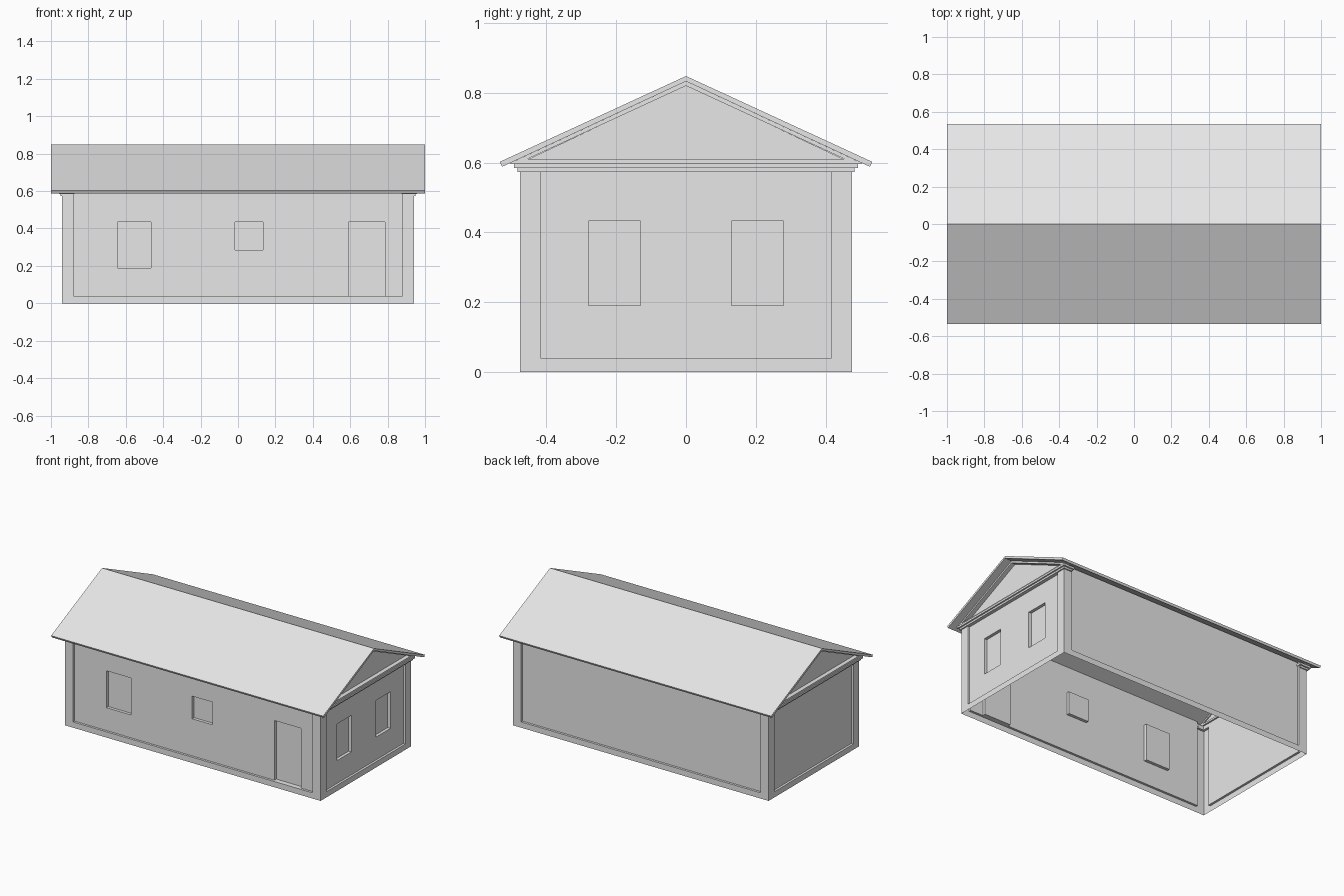
import bpy
import bmesh
from mathutils import Vector

cube = bpy.data.objects.get("Cube")
if cube:
    bpy.data.objects.remove(cube, do_unlink=True)

GREY = (0.8, 0.8, 0.8, 1.0)
mat = bpy.data.materials.new("light_grey")
mat.use_nodes = True
mat.diffuse_color = GREY
mat.node_tree.nodes["Principled BSDF"].inputs["Base Color"].default_value = GREY

HX, HY = 0.94, 0.475          # half size of the walls
TRIM, SILL = 0.06, 0.038      # corner board width, base board height
PANEL, OPENING = 0.015, 0.035  # recess depths
END_TOP, SIDE_TOP = 0.573, 0.612


def finish(name, bm):
    bmesh.ops.remove_doubles(bm, verts=bm.verts, dist=0.0001)
    bmesh.ops.recalc_face_normals(bm, faces=bm.faces)
    mesh = bpy.data.meshes.new(name)
    bm.to_mesh(mesh)
    bm.free()
    mesh.materials.append(mat)
    obj = bpy.data.objects.new(name, mesh)
    bpy.context.scene.collection.objects.link(obj)
    return obj


def quad(bm, points):
    bm.faces.new([bm.verts.new(p) for p in points])


def wall(bm, normal, across, dist, half, top, openings=()):
    """Sheet wall with a recessed panel and deeper recessed openings."""
    normal, across = Vector(normal), Vector(across)
    panel = (TRIM - half, half - TRIM, SILL, top)
    us = sorted({-half, half, *panel[:2], *(u for o in openings for u in o[:2])})
    vs = sorted({0, top, SILL, *(v for o in openings for v in o[2:])})

    def point(u, v, d):
        return across * u + normal * (dist - d) + Vector((0, 0, v))

    def inside(r, u, v):
        return r[0] < u < r[1] and r[2] < v < r[3]

    def depth(i, j):
        u, v = (us[i] + us[i + 1]) / 2, (vs[j] + vs[j + 1]) / 2
        if any(inside(o, u, v) for o in openings):
            return OPENING
        return PANEL if inside(panel, u, v) else 0

    cols, rows = len(us) - 1, len(vs) - 1
    for i in range(cols):
        for j in range(rows):
            d = depth(i, j)
            u0, u1, v0, v1 = us[i], us[i + 1], vs[j], vs[j + 1]
            quad(bm, [point(u0, v0, d), point(u1, v0, d),
                      point(u1, v1, d), point(u0, v1, d)])
            # Reveals between cells of different depth
            if i + 1 < cols and depth(i + 1, j) != d:
                e = depth(i + 1, j)
                quad(bm, [point(u1, v0, d), point(u1, v0, e),
                          point(u1, v1, e), point(u1, v1, d)])
            if j + 1 < rows and depth(i, j + 1) != d:
                e = depth(i, j + 1)
                quad(bm, [point(u0, v1, d), point(u1, v1, d),
                          point(u1, v1, e), point(u0, v1, e)])


def box(bm, x0, x1, y0, y1, z0, z1):
    cube = bmesh.ops.create_cube(bm, size=1)
    for v in cube["verts"]:
        v.co = Vector((x1 if v.co.x > 0 else x0,
                       y1 if v.co.y > 0 else y0,
                       z1 if v.co.z > 0 else z0))


def strip_prism(bm, outer, inner, x0, x1, closed):
    """Band between two matching yz outlines, extruded along x."""
    n = len(outer)
    for k in range(n if closed else n - 1):
        m = (k + 1) % n
        ring = [outer[k], outer[m], inner[m], inner[k]]
        for x in (x0, x1):
            quad(bm, [(x, *p) for p in ring])
        for a, b in ((outer[k], outer[m]), (inner[k], inner[m])):
            quad(bm, [(x0, *a), (x1, *a), (x1, *b), (x0, *b)])
    if not closed:
        for k in (0, n - 1):
            a, b = outer[k], inner[k]
            quad(bm, [(x0, *a), (x1, *a), (x1, *b), (x0, *b)])


# Walls: front has two windows and a door, the +x end has two windows
front = [(-0.645, -0.465, 0.19, 0.435),
         (-0.015, 0.135, 0.285, 0.435),
         (0.59, 0.785, SILL, 0.435)]
end = [(-0.28, -0.13, 0.19, 0.433), (0.13, 0.28, 0.19, 0.433)]
bm = bmesh.new()
wall(bm, (0, -1, 0), (1, 0, 0), HY, HX, SIDE_TOP, front)
wall(bm, (0, 1, 0), (-1, 0, 0), HY, HX, SIDE_TOP)
wall(bm, (1, 0, 0), (0, 1, 0), HX, HY, END_TOP, end)
wall(bm, (-1, 0, 0), (0, -1, 0), HX, HY, END_TOP)
finish("walls", bm)

# Roof slab
bm = bmesh.new()
strip_prism(bm,
            [(-0.534, 0.602), (0, 0.848), (0.534, 0.602)],
            [(-0.527, 0.588), (0, 0.833), (0.527, 0.588)],
            -1, 1, closed=False)
finish("roof", bm)

for side, s in (("left", 1), ("right", -1)):
    # Two stepped cornice bands with short returns round the corners
    bm = bmesh.new()
    for out, z0, z1 in ((0.008, 0.573, 0.585), (0.018, 0.585, 0.598)):
        xs = sorted((s * (HX - PANEL), s * (HX + out)))
        box(bm, *xs, -HY - out, HY + out, z0, z1)
        xr = sorted((s * (0.893 - out), s * (HX - PANEL)))
        for t in (1, -1):
            ys = sorted((t * (HY - PANEL), t * (HY + out)))
            box(bm, *xr, *ys, z0, z1)
    finish(side + "_cornice", bm)

    # Triangular moulding framing the gable
    bm = bmesh.new()
    strip_prism(bm,
                [(-0.505, 0.598), (0, 0.833), (0.505, 0.598)],
                [(-0.455, 0.61), (0, 0.82), (0.455, 0.61)],
                s * 0.915, s * 0.95, closed=True)
    finish(side + "_gable_moulding", bm)

    # Recessed gable infill
    bm = bmesh.new()
    quad(bm, [(s * 0.922, -s * 0.46, 0.606), (s * 0.922, s * 0.46, 0.606),
              (s * 0.922, 0, 0.822)])
    finish(side + "_gable", bm)
